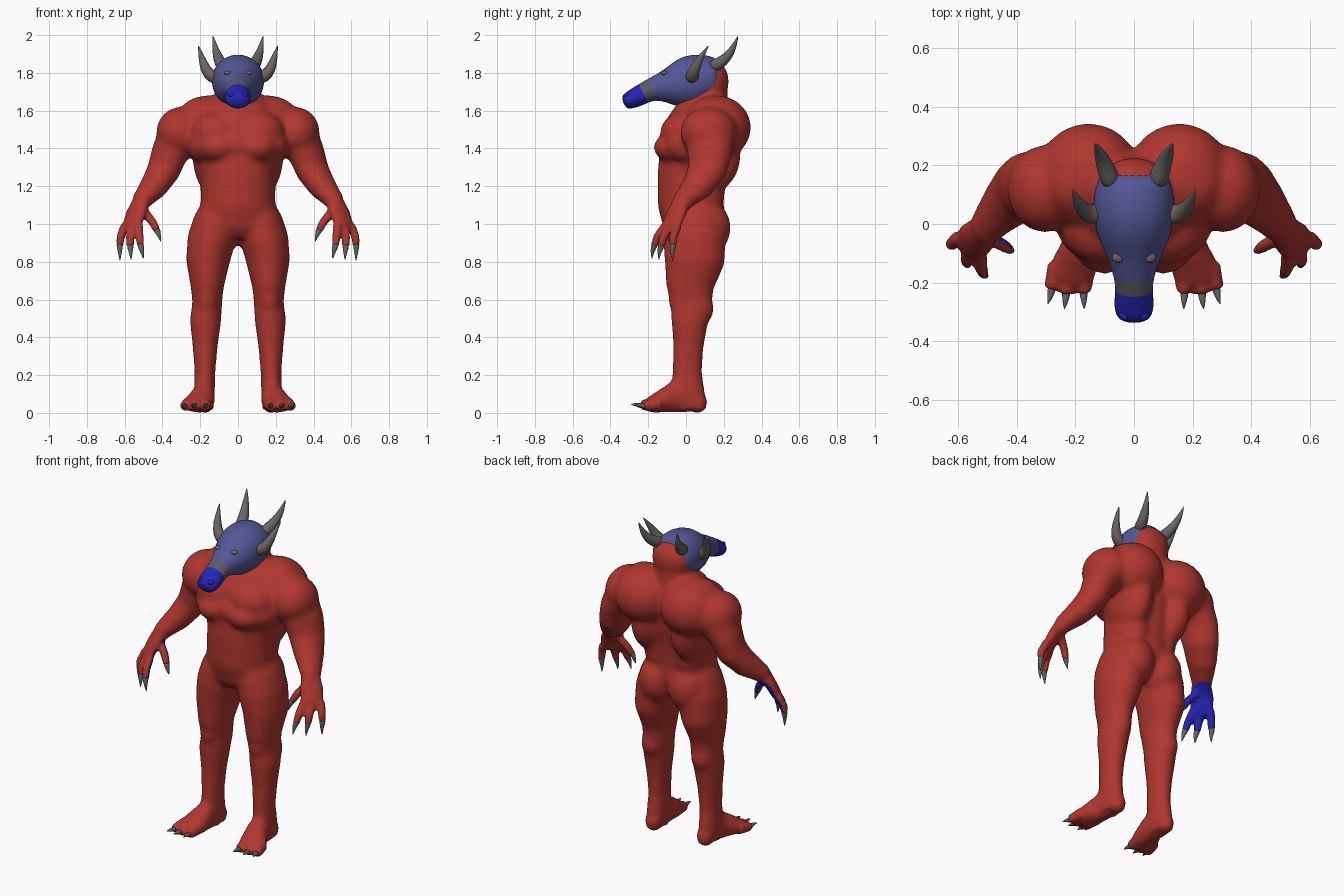
import bpy, bmesh, math
from mathutils import Vector, Matrix

cube = bpy.data.objects.get("Cube")
if cube:
    bpy.data.objects.remove(cube, do_unlink=True)


def material(name, rgb):
    m = bpy.data.materials.new(name)
    m.use_nodes = True
    m.diffuse_color = (*rgb, 1)
    bsdf = next(n for n in m.node_tree.nodes if n.type == 'BSDF_PRINCIPLED')
    bsdf.inputs["Base Color"].default_value = (*rgb, 1)
    return m


RED = material("red skin", (.43, .038, .028))
SLATE = material("slate blue", (.085, .095, .3))
BLUE = material("bright blue", (.018, .018, .46))
GREY = material("claw grey", (.13, .135, .125))
BAND = material("band grey", (.1, .105, .13))
BROWN = material("horn brown", (.17, .12, .105))


def sweep(bm, rings, u_ref=(1, 0, 0), segs=20, mats=None):
    """Closed tube through rings of (x, y, z, radius_u, radius_v)."""
    pts = [Vector(r[:3]) for r in rings]
    loops = []
    for i, r in enumerate(rings):
        t = (pts[min(i + 1, len(pts) - 1)] - pts[max(i - 1, 0)]).normalized()
        v = t.cross(Vector(u_ref)).normalized()
        u = v.cross(t)
        loops.append([bm.verts.new(pts[i] + u * r[3] * math.cos(a) + v * r[-1] * math.sin(a))
                      for a in (math.tau * k / segs for k in range(segs))])
    for i in range(len(loops) - 1):
        for k in range(segs):
            n = (k + 1) % segs
            f = bm.faces.new((loops[i][k], loops[i][n], loops[i + 1][n], loops[i + 1][k]))
            f.material_index = mats[i] if mats else 0
    for i in (0, -1):
        f = bm.faces.new(loops[i])
        f.material_index = mats[i] if mats else 0


def blob(bm, centre, radii):
    bmesh.ops.create_uvsphere(bm, u_segments=24, v_segments=14, radius=1,
                              matrix=Matrix.Translation(centre) @ Matrix.Diagonal((*radii, 1)))


def make(name, bm, mats, mirror=True, subdiv=1):
    bmesh.ops.recalc_face_normals(bm, faces=bm.faces)
    me = bpy.data.meshes.new(name)
    bm.to_mesh(me)
    bm.free()
    for m in mats:
        me.materials.append(m)
    me.shade_smooth()
    ob = bpy.data.objects.new(name, me)
    bpy.context.collection.objects.link(ob)
    if mirror:
        ob.modifiers.new("Mirror", 'MIRROR').use_mirror_merge = False
    if subdiv:
        sub = ob.modifiers.new("Subdivision", 'SUBSURF')
        sub.levels = sub.render_levels = subdiv
    return ob


# Finger paths: root, middle, end, claw tip
FINGERS = [
    [(.525, -.11, .99), (.522, -.15, .935), (.515, -.168, .885), (.5, -.18, .812)],
    [(.565, -.08, .99), (.572, -.12, .93), (.57, -.132, .88), (.566, -.143, .807)],
    [(.6, -.045, .99), (.622, -.068, .93), (.626, -.068, .885), (.625, -.07, .803)],
    [(.5, -.045, 1.07), (.452, -.07, 1.01), (.428, -.085, .965), (.408, -.09, .905)],
]
# Toe paths: root, end, claw tip
TOES = [
    [(.175, -.15, .055), (.172, -.235, .038), (.17, -.292, .043)],
    [(.22, -.15, .055), (.232, -.237, .038), (.238, -.292, .043)],
    [(.26, -.14, .05), (.281, -.222, .036), (.295, -.275, .04)],
]

# Body: overlapping muscle volumes fused into one skin
bm = bmesh.new()
torso = [(.93, .05, .16, .125), (1, .045, .215, .165), (1.1, .025, .2, .175),
         (1.25, .03, .195, .182), (1.36, .045, .21, .188), (1.5, .068, .23, .185),
         (1.59, .1, .2, .155), (1.65, .12, .15, .11), (1.7, .125, .115, .095), (1.78, .125, .1, .09)]
sweep(bm, [(0, y, z, rx, ry) for z, y, rx, ry in torso])
for centre, radii in [
    ((.155, .16, 1.51), (.18, .185, .172)),     # upper back
    ((.305, .12, 1.485), (.128, .15, .135)),    # shoulder
    ((.19, .14, 1.55), (.13, .13, .125)),       # shoulder slope
    ((.135, .12, 1.36), (.105, .17, .2)),       # side of back
    ((.1, .07, 1.2), (.1, .14, .2)),            # lower back
    ((.1, -.035, 1.405), (.12, .138, .088)),    # lower chest
    ((.11, -.005, 1.485), (.14, .132, .11)),    # upper chest
    ((0, -.03, 1.42), (.12, .128, .1)),         # breastbone
    ((.18, .02, 1.42), (.09, .13, .1)),         # chest side
    ((.1, .1, .98), (.12, .138, .15)),          # buttock
    ((.17, .05, .55), (.075, .098, .1)),        # calf
    ((.165, -.03, .6), (.06, .065, .08)),       # knee
    ((.176, .06, .058), (.052, .055, .058)),    # heel
    ((0, .128, 1.755), (.125, .1, .118)),       # back of head
]:
    blob(bm, centre, radii)
sweep(bm, [(.1, .03, 1.12, .08, .125), (.12, .04, 1.02, .115, .155), (.14, .045, .92, .128, .167),
           (.16, .045, .8, .116, .16), (.163, .02, .66, .087, .126), (.163, .03, .58, .079, .109),
           (.172, .02, .49, .084, .099), (.174, .013, .35, .067, .081), (.175, .006, .22, .056, .079),
           (.178, .01, .12, .056, .09), (.178, .02, .02, .05, .08)])
sweep(bm, [(.175, .06, .06, .045, .058), (.178, 0, .09, .055, .09), (.182, -.06, .085, .062, .085),
           (.2, -.13, .06, .076, .06), (.222, -.195, .04, .082, .039)])
sweep(bm, [(.25, .13, 1.53, .12, .1), (.31, .13, 1.46, .13, .122), (.365, .125, 1.37, .122, .094),
           (.395, .112, 1.28, .108, .086), (.445, .06, 1.2, .089, .073), (.505, -.01, 1.13, .06, .053),
           (.53, -.04, 1.08, .05, .036)], u_ref=(.35, 1, 0))
sweep(bm, [(.505, -.015, 1.13, .052, .044), (.54, -.05, 1.06, .066, .034), (.562, -.078, .99, .066, .03),
           (.567, -.085, .965, .055, .022)], u_ref=(.7, .7, 0))
for root, mid, end, tip in FINGERS:
    sweep(bm, [(*root, .024), (*mid, .023), (*end, .02)], u_ref=(.7, .7, 0), segs=12)
for root, end, tip in TOES:
    sweep(bm, [(*root, .036), (*end, .028)], segs=12)
body = make("body", bm, [RED], subdiv=0)
remesh = body.modifiers.new("Fuse", 'REMESH')
remesh.mode = 'VOXEL'
remesh.voxel_size = .0095
smooth = body.modifiers.new("Soften", 'SMOOTH')
smooth.factor, smooth.iterations = .5, 5

# Bake the skin, then colour the right palm by direction
depsgraph = bpy.context.evaluated_depsgraph_get()
skin = bpy.data.meshes.new_from_object(body.evaluated_get(depsgraph))
body.modifiers.clear()
body.data = skin
skin.materials.clear()
skin.materials.append(RED)
skin.materials.append(BLUE)
palm_direction = Vector((.65, .65, -.35))
for p in skin.polygons:
    on_hand = p.center.x < -.38 and p.center.z < 1.1
    p.material_index = int(on_hand and p.normal.dot(palm_direction) > .3)
skin.shade_smooth()

# Blend the muscles together, leaving hands and toes crisp
muscles = body.vertex_groups.new(name="muscles")
muscles.add([v.index for v in skin.vertices
             if not (abs(v.co.x) > .4 and v.co.z < 1.16) and (v.co.z > .13 or v.co.y > -.09)
             and v.co.z > .03], 1, 'REPLACE')
blend = body.modifiers.new("Blend", 'SMOOTH')
blend.factor, blend.iterations, blend.vertex_group = .5, 30, muscles.name

# Claws on fingers and toes
for name, paths, r in [("finger_claws", FINGERS, .018), ("toe_claws", TOES, .0155)]:
    bm = bmesh.new()
    for path in paths:
        end, tip = Vector(path[-2]), Vector(path[-1])
        start = end + (end - tip) * .15
        mid = end.lerp(tip, .5) + Vector((0, -.005, .006))
        sweep(bm, [(*start, r), (*end, r), (*mid, r * .62), (*tip, .001)], u_ref=(.7, .7, 0), segs=10)
    make(name, bm, [GREY])

# Mask head with a grey band and bright muzzle
bm = bmesh.new()
sweep(bm, [(0, .172, 1.772, .104, .09), (0, .16, 1.772, .122, .11), (0, .1, 1.77, .139, .133),
           (0, .02, 1.752, .142, .145), (0, -.055, 1.733, .12, .12), (0, -.12, 1.726, .088, .08),
           (0, -.183, 1.713, .068, .06), (0, -.225, 1.691, .063, .055), (0, -.27, 1.668, .069, .052),
           (0, -.31, 1.65, .064, .045), (0, -.332, 1.641, .042, .03)],
      segs=28, mats=[0] * 6 + [1] + [2] * 4)
make("mask_head", bm, [SLATE, BAND, BLUE], mirror=False)

# Eyes and nostril rims
for name, mat, centre, radii in [
    ("eyes", BROWN, (.054, -.114, 1.799), (.021, .018, .012)),
    ("nostril_rims", BLUE, (.032, -.31, 1.682), (.018, .02, .014)),
]:
    bm = bmesh.new()
    blob(bm, centre, radii)
    make(name, bm, [mat], subdiv=0)

# Horns
for name, base, path in [
    ("rear_horns", GREY, [(.075, .13, 1.83, .034), (.09, .175, 1.848, .034), (.108, .222, 1.885, .026),
                          (.123, .255, 1.94, .015), (.133, .277, 2.0, .001)]),
    ("side_horns", BROWN, [(.1, .03, 1.77, .036), (.145, .032, 1.782, .036), (.174, .045, 1.82, .029),
                           (.192, .075, 1.88, .018), (.211, .122, 1.948, .001)]),
]:
    bm = bmesh.new()
    sweep(bm, path, u_ref=(.5, -.8, .3), segs=14, mats=[0, 0, 1, 1])
    make(name, bm, [base, GREY])
